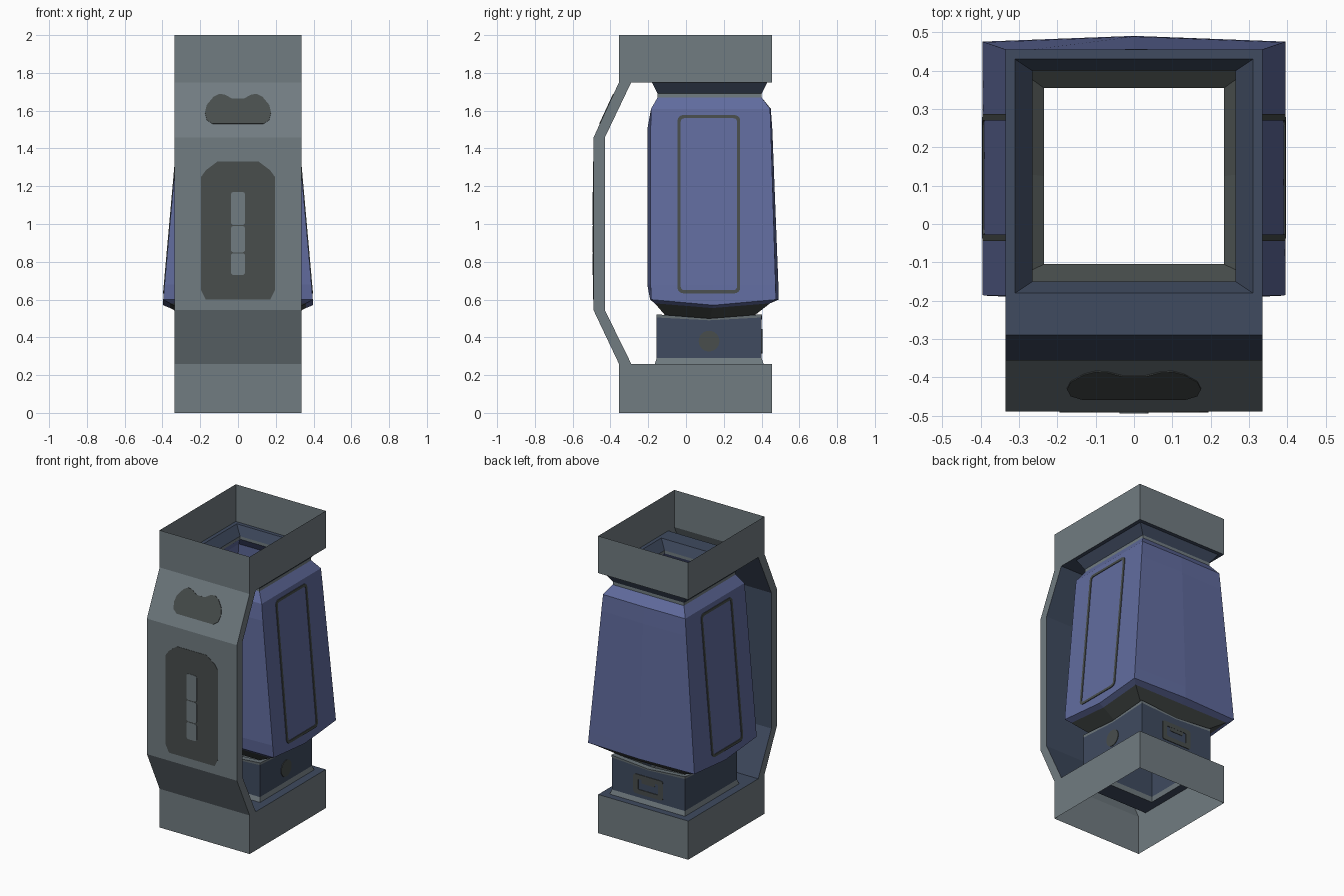
import bpy, bmesh, math
from mathutils import Vector

if "Cube" in bpy.data.objects:
    bpy.data.objects.remove(bpy.data.objects["Cube"])


def material(name, rgb):
    m = bpy.data.materials.new(name)
    m.diffuse_color = (*rgb, 1)
    m.use_nodes = True
    m.node_tree.nodes["Principled BSDF"].inputs["Base Color"].default_value = m.diffuse_color
    return m


GRAY = material("mid gray", (0.165, 0.20, 0.22))
BLUE = material("muted blue", (0.12, 0.15, 0.345))
SLATE = material("dark slate", (0.05, 0.07, 0.115))
DARK = material("charcoal", (0.065, 0.075, 0.073))


def build(name, verts, faces, mats, idx=None, fix=False):
    me = bpy.data.meshes.new(name)
    me.from_pydata([tuple(v) for v in verts], [], faces)
    for m in mats:
        me.materials.append(m)
    if idx:
        for p, i in zip(me.polygons, idx):
            p.material_index = i
    if fix:
        bm = bmesh.new()
        bm.from_mesh(me)
        bmesh.ops.recalc_face_normals(bm, faces=bm.faces)
        bm.to_mesh(me)
        bm.free()
    ob = bpy.data.objects.new(name, me)
    bpy.context.collection.objects.link(ob)
    return ob


def ring(x, y0, y1, z, dip=0, front=0, back=0, fdip=0):
    """Rectangular section with a movable point in the middle of each side."""
    ym = (y0 + y1) / 2
    return [(-x, y0, z), (0, y0 - front, z - fdip), (x, y0, z), (x, ym, z - dip),
            (x, y1, z), (0, y1 + back, z - fdip), (-x, y1, z), (-x, ym, z - dip)]


def loft(name, rings, mats, idx=None):
    """Open shell through the sections; one material index per band."""
    verts = [p for r in rings for p in r]
    faces, ids = [], []
    for k in range(len(rings) - 1):
        for i in range(8):
            j = (i + 1) % 8
            a, b = k * 8, k * 8 + 8
            faces.append((a + i, a + j, b + j, b + i))
            ids.append(idx[k] if idx else 0)
    return build(name, verts, faces, mats, ids)


def rounded(u0, u1, v0, v1, r, n=4):
    pts = []
    for cu, cv, a0 in ((u1 - r, v1 - r, 0), (u0 + r, v1 - r, 90),
                       (u0 + r, v0 + r, 180), (u1 - r, v0 + r, 270)):
        for k in range(n + 1):
            a = math.radians(a0 + 90 * k / n)
            pts.append((cu + r * math.cos(a), cv + r * math.sin(a)))
    return pts


def plate(name, pts, place, mat, d0=-0.002, d1=0.004):
    n = len(pts)
    verts = [place(u, v, d) for d in (d0, d1) for u, v in pts]
    faces = [tuple(range(n, 2 * n)), tuple(range(n))]
    faces += [(i, (i + 1) % n, n + (i + 1) % n, n + i) for i in range(n)]
    return build(name, verts, faces, [mat], fix=True)


def frame(name, outer, inner, place, mat, d0=-0.002, d1=0.004):
    n = len(outer)
    verts = [place(u, v, d) for d in (d0, d1) for loop in (outer, inner) for u, v in loop]
    faces = []
    for i in range(n):
        j = (i + 1) % n
        faces += [(2 * n + i, 2 * n + j, 3 * n + j, 3 * n + i), (i, j, n + j, n + i),
                  (i, j, 2 * n + j, 2 * n + i), (n + i, n + j, 3 * n + j, 3 * n + i)]
    return build(name, verts, faces, [mat], fix=True)


W, Y0, Y1 = 0.335, -0.355, 0.455

# End collars: thin open square bands with a slate floor around the body
loft("upper_band", [ring(W, Y0, Y1, 1.75), ring(W, Y0, Y1, 2.0)], [GRAY])
loft("lower_band", [ring(W, Y0, Y1, 0), ring(W, Y0, Y1, 0.26)], [GRAY])
loft("upper_floor", [ring(W, -0.29, Y1, 1.75), ring(0.31, -0.18, 0.43, 1.75)], [SLATE])
loft("lower_floor", [ring(W, -0.29, Y1, 0.26), ring(0.28, -0.165, 0.41, 0.26)], [SLATE])

# Front handle: bent hollow strip, slate on the inside face
outer = [(-0.355, 0.26), (-0.49, 0.545), (-0.49, 1.457), (-0.355, 1.75)]
inner = [(-0.29, 0.26), (-0.43, 0.545), (-0.43, 1.457), (-0.29, 1.75)]
hv = [(x, y, z) for x in (-W, W) for prof in (outer, inner) for y, z in prof]
hf, hi = [], []
for k in range(3):
    hf += [(k, 8 + k, 9 + k, k + 1), (4 + k, 5 + k, 13 + k, 12 + k),
           (k, k + 1, k + 5, k + 4), (8 + k, 12 + k, 13 + k, 9 + k)]
    hi += [0, 1, 0, 0]
build("handle", hv, hf, [GRAY, SLATE], hi)


# Handle inlays
def on_front(u, v, d):
    return Vector((u, -0.49 - d, v))


slope = Vector((0, 0.135, 0.293)).normalized()
slope_n = Vector((0, -slope.z, slope.y))


def on_slope(u, v, d):
    return Vector((u, -0.49, 1.457)) + slope * ((v - 1.457) / slope.z) + slope_n * d


half = [(0.17, 0.60), (0.195, 0.65), (0.195, 1.25), (0.17, 1.285), (0.11, 1.33)]
plate("handle_panel", half + [(-x, z) for x, z in reversed(half)], on_front, DARK, d1=0.002)
for i, (a, b) in enumerate(((0.73, 0.845), (0.85, 0.99), (0.995, 1.17))):
    plate(f"panel_bar_{i}", rounded(-0.038, 0.038, a, b, 0.015), on_front, GRAY, d1=0.004)
half = [(0.135, 1.53), (0.165, 1.55), (0.175, 1.59), (0.165, 1.63), (0.13, 1.672),
        (0.10, 1.688), (0.07, 1.684), (0.03, 1.662)]
plate("handle_upper_inlay", half + [(-x, z) for x, z in reversed(half)], on_slope, DARK, d1=0.003)

# Main body: tapered shell with slightly peaked faces, charcoal underside
loft("body", [
    ring(0.235, -0.105, 0.355, 0.51, dip=0.02),
    ring(0.36, -0.165, 0.445, 0.58, dip=0.025),
    ring(0.396, -0.185, 0.476, 0.60, dip=0.03, back=0.015, front=0.005),
    ring(0.389, -0.187, 0.474, 0.68, back=0.015, front=0.018),
    ring(0.316, -0.187, 0.449, 1.50, back=0.008, front=0.018),
    ring(0.306, -0.185, 0.445, 1.61, back=0.004),
    ring(0.265, -0.15, 0.40, 1.67)], [BLUE, DARK], [1, 0, 0, 0, 0, 0])

# Neck: gray band, then slate flare up to the floor
loft("neck", [ring(0.265, -0.15, 0.40, 1.67), ring(0.265, -0.15, 0.40, 1.69),
              ring(0.31, -0.18, 0.43, 1.75)], [GRAY, SLATE], [0, 1])

# Side panel outlines
for s, side in ((1, "right"), (-1, "left")):
    def on_side(u, v, d, s=s):
        return Vector((s * (0.396 - (v - 0.6) * 0.0891 + d), u, v))
    frame(side + "_panel_outline", rounded(-0.045, 0.287, 0.633, 1.577, 0.03),
          rounded(-0.028, 0.27, 0.65, 1.56, 0.018), on_side, DARK)

# Lower collar: gray foot, slate wall, gray rim dipping in the middle
loft("collar", [
    ring(0.28, -0.165, 0.41, 0.26), ring(0.272, -0.155, 0.40, 0.29),
    ring(0.272, -0.155, 0.40, 0.505, dip=0.015, fdip=0.015),
    ring(0.275, -0.157, 0.402, 0.522, dip=0.022, fdip=0.022),
    ring(0.235, -0.105, 0.355, 0.51, dip=0.02, fdip=0.015)],
    [SLATE, GRAY], [1, 0, 1, 1])

# Collar details: round button on the right, framed latch on the back
circle = [(0.122 + 0.055 * math.cos(k * math.pi / 12),
           0.38 + 0.055 * math.sin(k * math.pi / 12)) for k in range(24)]
plate("collar_button", circle, lambda u, v, d: Vector((0.272 + d, u, v)), DARK)


def on_back(u, v, d):
    return Vector((u, 0.40 + d, v))


frame("latch_frame", rounded(-0.11, 0.11, 0.315, 0.445, 0.015),
      rounded(-0.075, 0.075, 0.345, 0.415, 0.01), on_back, DARK)
plate("latch_tab", rounded(-0.05, 0.05, 0.39, 0.43, 0.008), on_back, DARK, d1=0.003)
